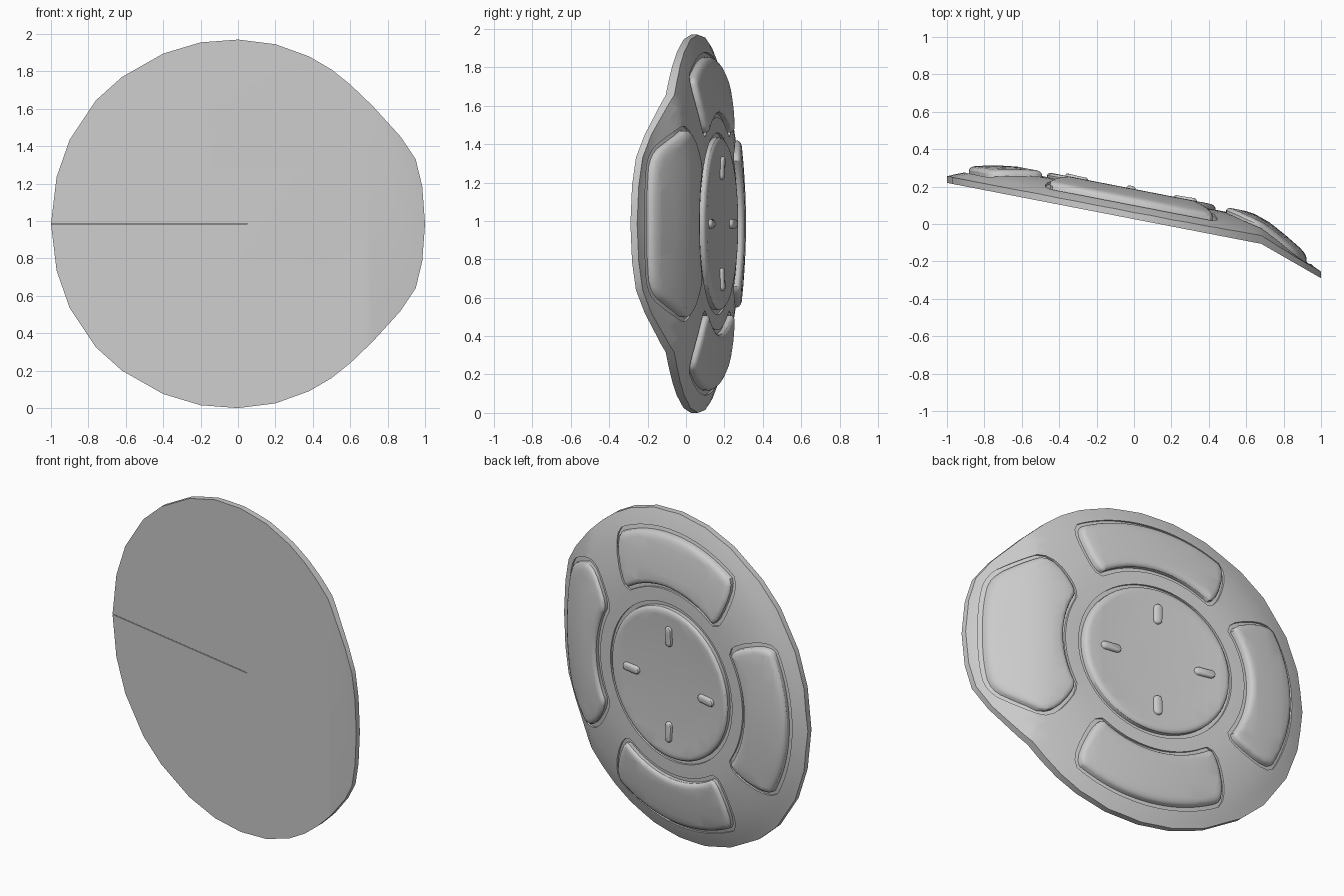
import bpy, bmesh
from math import sin, cos, pi, radians, hypot
from mathutils import Vector

old = bpy.data.objects.get("Cube")
if old:
    bpy.data.objects.remove(old, do_unlink=True)

CX, CZ = -0.015, 0.985          # middle of the dish
GREY = (0.6, 0.6, 0.6, 1)
mat = bpy.data.materials.new("plain_grey")
mat.use_nodes = True
mat.diffuse_color = GREY
mat.node_tree.nodes["Principled BSDF"].inputs["Base Color"].default_value = GREY

# Dome thickness by distance from the middle
DOME = [(0, .12), (.3, .126), (.45, .135), (.6, .133), (.7, .12),
        (.8, .1), (.88, .078), (.94, .055), (.985, .035), (1.2, .035)]


def front(x, z):
    """Leaning flat face with a sharper bend near the left edge."""
    return .026 - .194 * x - .38 * max(0, x - .68)


def back(x, z):
    r = hypot(x - CX, z)
    for (a, ha), (b, hb) in zip(DOME, DOME[1:]):
        if r <= b:
            return front(x, z) + ha + (hb - ha) * (r - a) / (b - a)
    return front(x, z) + DOME[-1][1]


def finish(bm, name, surface):
    """Drape the flat mesh over a surface and make an object."""
    if surface:
        for v in bm.verts:
            v.co.y += surface(v.co.x, v.co.z)
    for v in bm.verts:
        v.co.z += CZ
    bmesh.ops.recalc_face_normals(bm, faces=bm.faces)
    me = bpy.data.meshes.new(name)
    bm.to_mesh(me)
    bm.free()
    me.materials.append(mat)
    ob = bpy.data.objects.new(name, me)
    bpy.context.collection.objects.link(ob)
    return ob


def smooth(ob, angle=32):
    bpy.ops.object.select_all(action='DESELECT')
    ob.select_set(True)
    bpy.context.view_layer.objects.active = ob
    bpy.ops.object.shade_smooth_by_angle(angle=radians(angle))


def slice_at(bm, co, no):
    bmesh.ops.bisect_plane(bm, geom=bm.verts[:] + bm.edges[:] + bm.faces[:],
                           plane_co=co, plane_no=no, dist=1e-5)


def offset(pts, d):
    """Grow a counter-clockwise outline by d."""
    out = []
    for i, p in enumerate(pts):
        t = pts[(i + 1) % len(pts)] - pts[i - 1]
        out.append(p + Vector((t.y, -t.x)).normalized() * d)
    return out


def soften(pts, rounds=2):
    for _ in range(rounds):
        nxt = pts[1:] + pts[:1]
        pts = [q for a, b in zip(pts, nxt)
               for q in (a.lerp(b, .25), a.lerp(b, .75))]
    return pts


def pad(name, outline, rings, surface=back, step=.08):
    """Closed slab from (grow, height) rings, draped over the surface."""
    bm = bmesh.new()
    loops = [[bm.verts.new((p.x, h, p.y)) for p in offset(outline, d)]
             for d, h in rings]
    n = len(outline)
    for a, b in zip(loops, loops[1:]):
        for i in range(n):
            j = (i + 1) % n
            bm.faces.new((a[i], a[j], b[j], b[i]))
    bm.faces.new(loops[0])
    bm.faces.new(loops[-1])
    for k in range(-12, 13):
        slice_at(bm, (k * step + .003, 0, 0), (1, 0, 0))
        slice_at(bm, (0, 0, k * step + .003), (0, 0, 1))
    return finish(bm, name, surface)


def arc(r, a, b, n):
    return [Vector((CX + r * cos(radians(a + (b - a) * i / n)),
                    r * sin(radians(a + (b - a) * i / n)))) for i in range(n + 1)]


# Dish: faceted outline, flat front, domed back
half = [(1, 0), (.985, .2), (.95, .345), (.87, .465), (.72, .63), (.6, .745),
        (.5, .825), (.38, .895), (.2, .96), (0, .985), (-.2, .97), (-.4, .91),
        (-.62, .785), (-.76, .66), (-.9, .45), (-.97, .25), (-1, 0)]
rim = [Vector(p) for p in half + [(x, -z) for x, z in half[-2:0:-1]]]
rim = [q for a, b in zip(rim, rim[1:] + rim[:1]) for q in (a, a.lerp(b, .5))]
bm = bmesh.new()
mid = Vector((CX, 0))
rings = []
for s in (1, .96, .91, .86, .8, .72, .64, .56, .47, .3, .12):
    pts = [mid.lerp(p, s) for p in rim]
    rings.append([bm.verts.new((p.x, back(p.x, p.y) - front(p.x, p.y), p.y)) for p in pts])
rings.insert(0, [bm.verts.new((p.x, 0, p.y)) for p in rim])
for a, b in zip(rings, rings[1:]):
    for i in range(len(rim)):
        j = (i + 1) % len(rim)
        bm.faces.new((a[i], a[j], b[j], b[i]))
bm.faces.new(rings[0])
bm.faces.new(rings[-1])
slice_at(bm, (.68, 0, 0), (1, 0, 0))
dish = finish(bm, "dish", front)

# Raised panels around the hub
arc_panel = arc(.87, 58, 122, 8) + arc(.58, 128, 52, 8)
turn = {"upper_panel": 0, "right_panel": 90, "lower_panel": 180}
outlines = {}
for name, ang in turn.items():
    c, s = cos(radians(ang)), sin(radians(ang))
    outlines[name] = soften([mid + Vector((c * (p.x - CX) - s * p.y,
                                           s * (p.x - CX) + c * p.y)) for p in arc_panel])
side = [(.62, -.51), (.76, -.44), (.88, -.36), (.915, -.2), (.925, 0)]
side = [Vector(p) for p in side + [(x, -z) for x, z in side[-2::-1]]]
outlines["left_panel"] = soften(side + arc(.58, 32, -32, 7))
outlines["hub"] = arc(.45, 0, 360 - 360 / 64, 63)

RAISED = [(0, -.03), (0, .01), (-.006, .019), (-.016, .025), (-.032, .028)]
cutters = []
for name, pts in outlines.items():
    smooth(pad(name, pts, RAISED))
    cutters.append(pad(name + "_groove_cutter", pts, [(.024, -.013), (.024, .12)]))

# Fine seam across the front
seam = [Vector(p) for p in ((-1.1, -.002), (.05, -.002), (.05, .002), (-1.1, .002))]
bm_rings = [(0, -.05), (0, .01)]
cutters.append(pad("seam_cutter", seam, bm_rings, front))

for cut in cutters:
    cut.hide_render = True
    mod = dish.modifiers.new(cut.name, 'BOOLEAN')
    mod.operation = 'DIFFERENCE'
    mod.solver = 'EXACT'
    mod.object = cut
dg = bpy.context.evaluated_depsgraph_get()
carved = bpy.data.meshes.new_from_object(dish.evaluated_get(dg))
dish.modifiers.clear()
dish.data = carved
for cut in cutters:
    bpy.data.objects.remove(cut, do_unlink=True)
smooth(dish, 25)

# Four pill-shaped studs on the hub
for k, name in enumerate(("left", "upper", "right", "lower")):
    a = k * pi / 2
    u, w = Vector((cos(a), sin(a))), Vector((-sin(a), cos(a)))
    pill = []
    for end in (1, -1):
        for i in range(9):
            t = -pi / 2 + pi * i / 8
            pill.append(mid + u * (.29 + end * (.037 + .024 * cos(t))) + w * end * .024 * sin(t))
    smooth(pad(name + "_stud", pill,
               [(0, .01), (0, .036), (-.004, .043), (-.011, .047)], back, .3))
